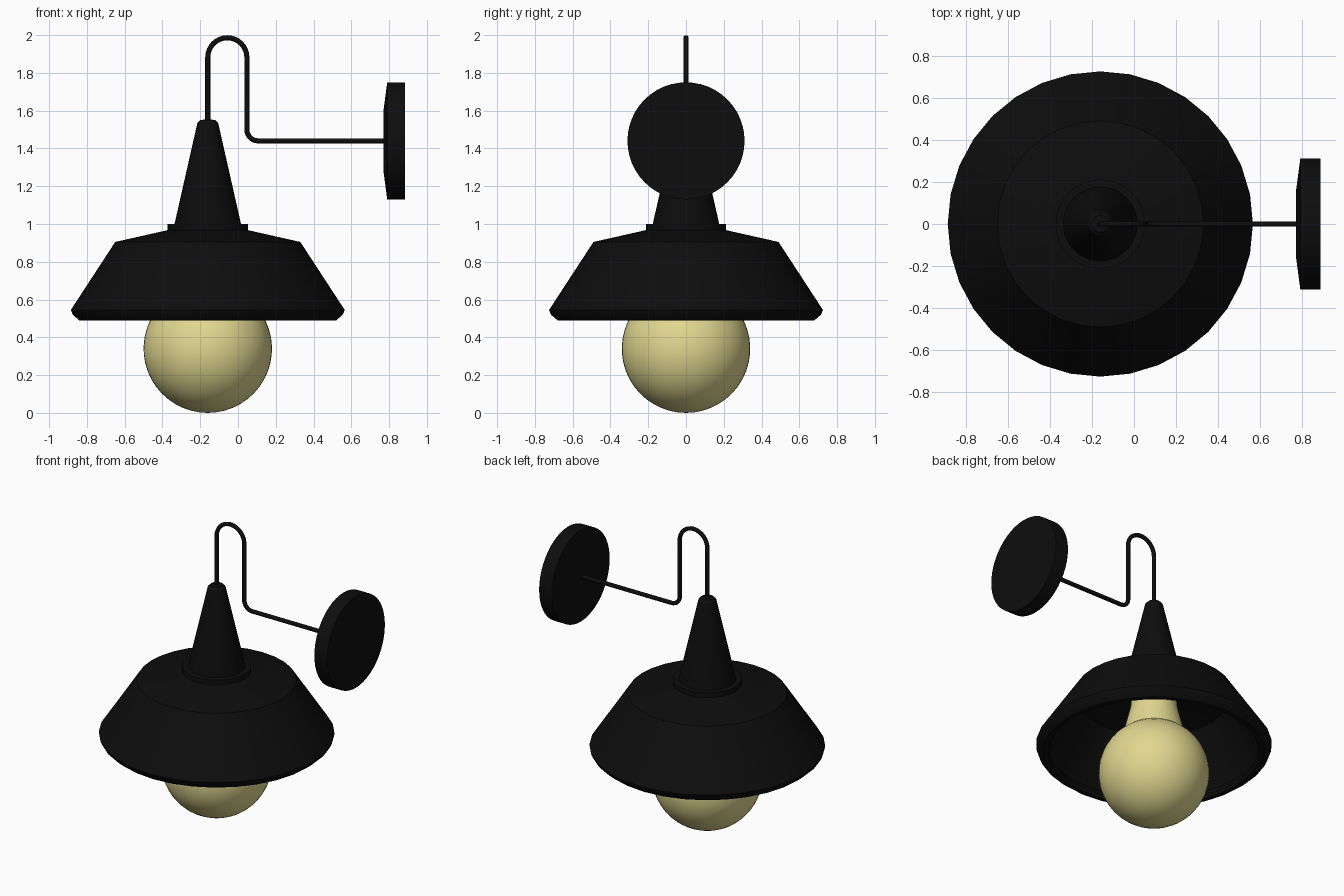
import bpy, bmesh, math
from mathutils import Matrix, Vector

if "Cube" in bpy.data.objects:
    bpy.data.objects.remove(bpy.data.objects["Cube"])

AXIS = -0.16      # x of the lamp's vertical axis
ARM_Z = 1.44      # height of the wall arm


def material(name, rgb):
    m = bpy.data.materials.new(name)
    m.diffuse_color = (*rgb, 1)
    m.use_nodes = True
    m.node_tree.nodes["Principled BSDF"].inputs["Base Color"].default_value = m.diffuse_color
    return m


BLACK = material("matte_black", (0.004, 0.004, 0.004))
GLOW = material("warm_bulb", (0.75, 0.68, 0.28))


def lathe(name, profile, mat, matrix, sides=32, closed=False, angle=30):
    """Revolve (radius, height) points about z; radius 0 makes a pole."""
    bm = bmesh.new()
    rings = []
    for r, z in profile:
        if r == 0:
            rings.append([bm.verts.new((0, 0, z))] * sides)
        else:
            rings.append([bm.verts.new((r * math.cos(2 * math.pi * i / sides),
                                        r * math.sin(2 * math.pi * i / sides), z))
                          for i in range(sides)])
    pairs = list(zip(rings, rings[1:]))
    if closed:
        pairs.append((rings[-1], rings[0]))
    for a, b in pairs:
        for i in range(sides):
            j = (i + 1) % sides
            quad = list(dict.fromkeys((a[i], a[j], b[j], b[i])))
            bm.faces.new(quad)
    bmesh.ops.recalc_face_normals(bm, faces=bm.faces)
    bm.transform(matrix)
    me = bpy.data.meshes.new(name)
    bm.to_mesh(me)
    bm.free()
    me.materials.append(mat)
    me.shade_smooth()
    me.set_sharp_from_angle(angle=math.radians(angle))
    ob = bpy.data.objects.new(name, me)
    bpy.context.collection.objects.link(ob)
    return ob


upright = Matrix.Translation((AXIS, 0, 0))

# Hollow shade with a rolled rim: outside going down, then inside going up
lathe("shade", [(0, 0.985), (0.21, 0.968), (0.49, 0.905), (0.725, 0.545),
                (0.715, 0.52), (0.68, 0.49), (0.65, 0.49), (0.64, 0.51),
                (0.665, 0.55), (0.465, 0.875), (0.2, 0.94), (0, 0.955)],
      BLACK, upright)

# Collar and tapering cap above the shade
lathe("collar", [(0, 0.96), (0.212, 0.96), (0.212, 1.0), (0, 1.0)], BLACK, upright)
lathe("cap", [(0, 0.98), (0.176, 0.98), (0.176, 1.0), (0.055, 1.535),
              (0.04, 1.55), (0, 1.555)], BLACK, upright)

# Globe bulb with its neck running up into the shade
R = 0.34
globe = [(0, 0)]
for k in range(1, 20):
    a = math.radians(k * 146 / 19)
    globe.append((R * math.sin(a), R - R * math.cos(a)))
globe += [(0.165, 0.72), (0.145, 0.80), (0.13, 0.95), (0, 0.95)]
lathe("bulb", globe, GLOW, upright, sides=48)

# Round wall plate with a shallow dished front
lathe("wall_plate", [(0, 0), (0.31, 0), (0.31, 0.095), (0.16, 0.115), (0, 0.115)],
      BLACK, Matrix.Translation((0.885, 0, ARM_Z)) @ Matrix.Rotation(-math.pi / 2, 4, 'Y'),
      sides=48, angle=20)

# Bent rod: up from the cap, over the hook, down, and across to the plate
X1 = 0.047
hook = (X1 - AXIS) / 2
bend = 0.06
path = [(AXIS, 1.5)]
for k in range(17):
    a = math.pi * (1 - k / 16)
    path.append((AXIS + hook + hook * math.cos(a), 1.986 - hook + hook * math.sin(a)))
for k in range(9):
    a = math.pi + math.pi / 2 * k / 8
    path.append((X1 + bend + bend * math.cos(a), ARM_Z + bend + bend * math.sin(a)))
path.append((0.79, ARM_Z))

cu = bpy.data.curves.new("arm", 'CURVE')
cu.dimensions = '3D'
cu.bevel_depth = 0.0135
cu.bevel_resolution = 3
cu.use_fill_caps = True
sp = cu.splines.new('POLY')
sp.points.add(len(path) - 1)
for p, (x, z) in zip(sp.points, path):
    p.co = (x, 0, z, 1)
cu.materials.append(BLACK)
arm = bpy.data.objects.new("arm", cu)
bpy.context.collection.objects.link(arm)
bpy.context.view_layer.objects.active = arm
arm.select_set(True)
bpy.ops.object.convert(target='MESH')
arm.data.shade_smooth()
arm.data.set_sharp_from_angle(angle=math.radians(50))
